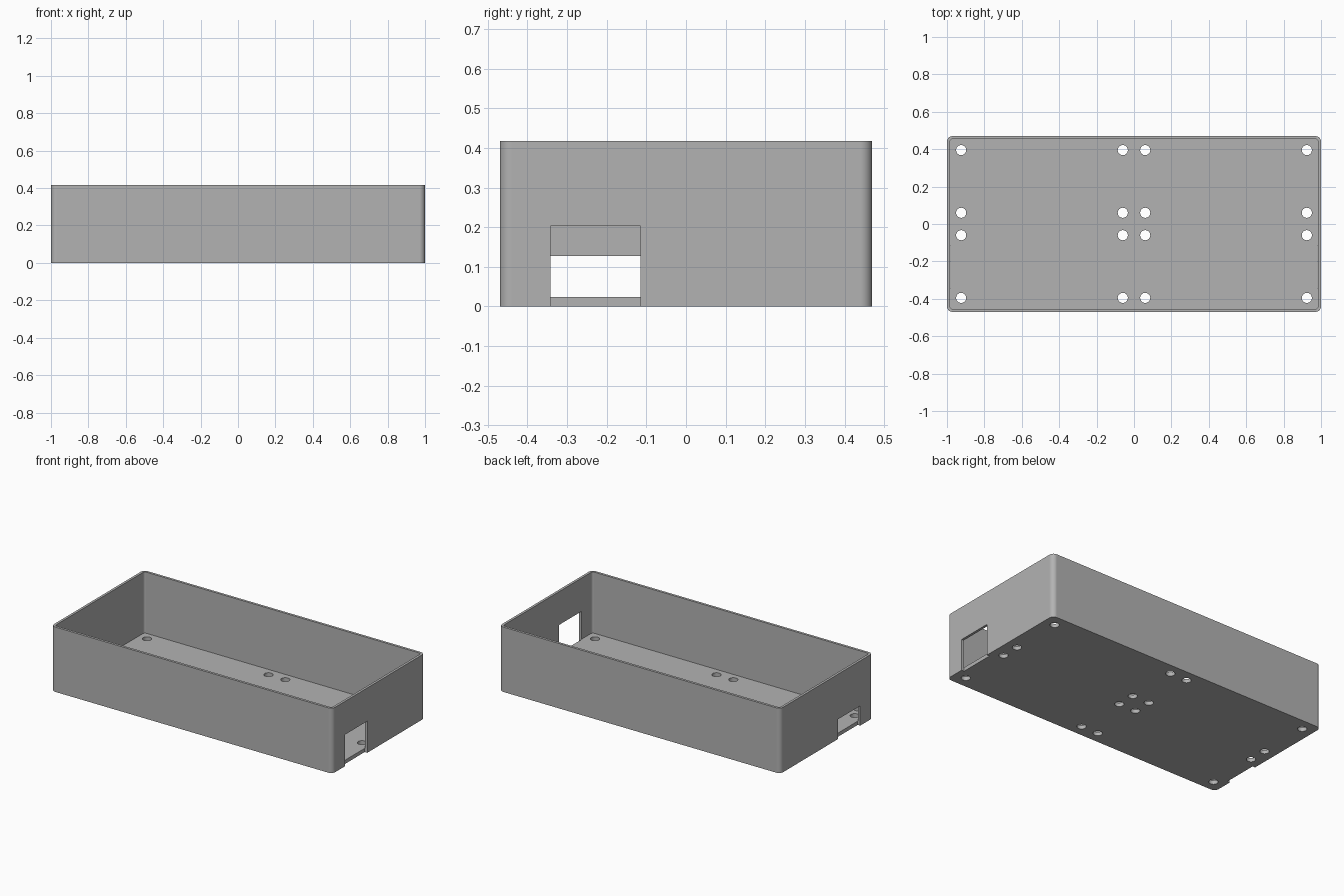
import bpy, bmesh
from math import pi, cos, sin

if "Cube" in bpy.data.objects:
    bpy.data.objects.remove(bpy.data.objects["Cube"], do_unlink=True)

LENGTH, WIDTH, HEIGHT = 2.0, 0.94, 0.417
WALL, FLOOR, CORNER = 0.016, 0.024, 0.03

grey = bpy.data.materials.new("plain_grey")
grey.use_nodes = True
colour = (0.45, 0.45, 0.45, 1)
grey.diffuse_color = colour
grey.node_tree.nodes["Principled BSDF"].inputs["Base Color"].default_value = colour


def prism(name, outline, z0, z1):
    """Closed upright prism over an anticlockwise outline."""
    bm = bmesh.new()
    base = bm.faces.new([bm.verts.new((x, y, z0)) for x, y in outline])
    top = bmesh.ops.extrude_face_region(bm, geom=[base])["geom"]
    verts = [v for v in top if isinstance(v, bmesh.types.BMVert)]
    bmesh.ops.translate(bm, verts=verts, vec=(0, 0, z1 - z0))
    bmesh.ops.recalc_face_normals(bm, faces=bm.faces)
    mesh = bpy.data.meshes.new(name)
    bm.to_mesh(mesh)
    bm.free()
    mesh.materials.append(grey)
    obj = bpy.data.objects.new(name, mesh)
    bpy.context.collection.objects.link(obj)
    return obj


def rounded(length, width, radius, steps=8):
    points = []
    for i, (sx, sy) in enumerate([(1, 1), (-1, 1), (-1, -1), (1, -1)]):
        for k in range(steps + 1):
            a = (i + k / steps) * pi / 2
            points.append((sx * (length / 2 - radius) + radius * cos(a),
                           sy * (width / 2 - radius) + radius * sin(a)))
    return points


def rectangle(x0, x1, y0, y1):
    return [(x0, y0), (x1, y0), (x1, y1), (x0, y1)]


def circle(x, y, radius, sides=32):
    return [(x + radius * cos(2 * pi * k / sides),
             y + radius * sin(2 * pi * k / sides)) for k in range(sides)]


# Rounded outer block that becomes the open tray
tray = prism("tray", rounded(LENGTH, WIDTH, CORNER), 0, HEIGHT)

# Inner cavity
cutters = [prism("cavity_cutter",
                 rounded(LENGTH - 2 * WALL, WIDTH - 2 * WALL, CORNER - WALL),
                 FLOOR, HEIGHT + 0.1)]

# Cable openings through both end walls, the one at +x being taller
for side, top in ((1, 0.203), (-1, 0.127)):
    x0, x1 = sorted((side * (1 - WALL - 0.002), side * 1.1))
    cutters.append(prism("opening_cutter", rectangle(x0, x1, -0.342, -0.115), -0.1, top))

# Screw holes: four groups of four in the floor
for x in (-0.924, -0.06, 0.06, 0.924):
    for y in (-0.395, -0.06, 0.06, 0.395):
        cutters.append(prism("screw_hole_cutter", circle(x, y, 0.027), -0.1, 0.1))

for cutter in cutters:
    cutter.hide_render = True
    cut = tray.modifiers.new("cut", "BOOLEAN")
    cut.operation = "DIFFERENCE"
    cut.solver = "EXACT"
    cut.object = cutter

# Bake the cuts and discard the cutters
bpy.context.view_layer.update()
baked = bpy.data.meshes.new_from_object(
    tray.evaluated_get(bpy.context.evaluated_depsgraph_get()))
tray.modifiers.clear()
tray.data = baked
for cutter in cutters:
    bpy.data.objects.remove(cutter, do_unlink=True)

# Smooth corners and holes while keeping the walls flat
bpy.ops.object.select_all(action="DESELECT")
tray.select_set(True)
bpy.context.view_layer.objects.active = tray
bpy.ops.object.shade_smooth_by_angle(angle=pi / 6)
normals = tray.modifiers.new("flat_walls", "WEIGHTED_NORMAL")
normals.keep_sharp = True
